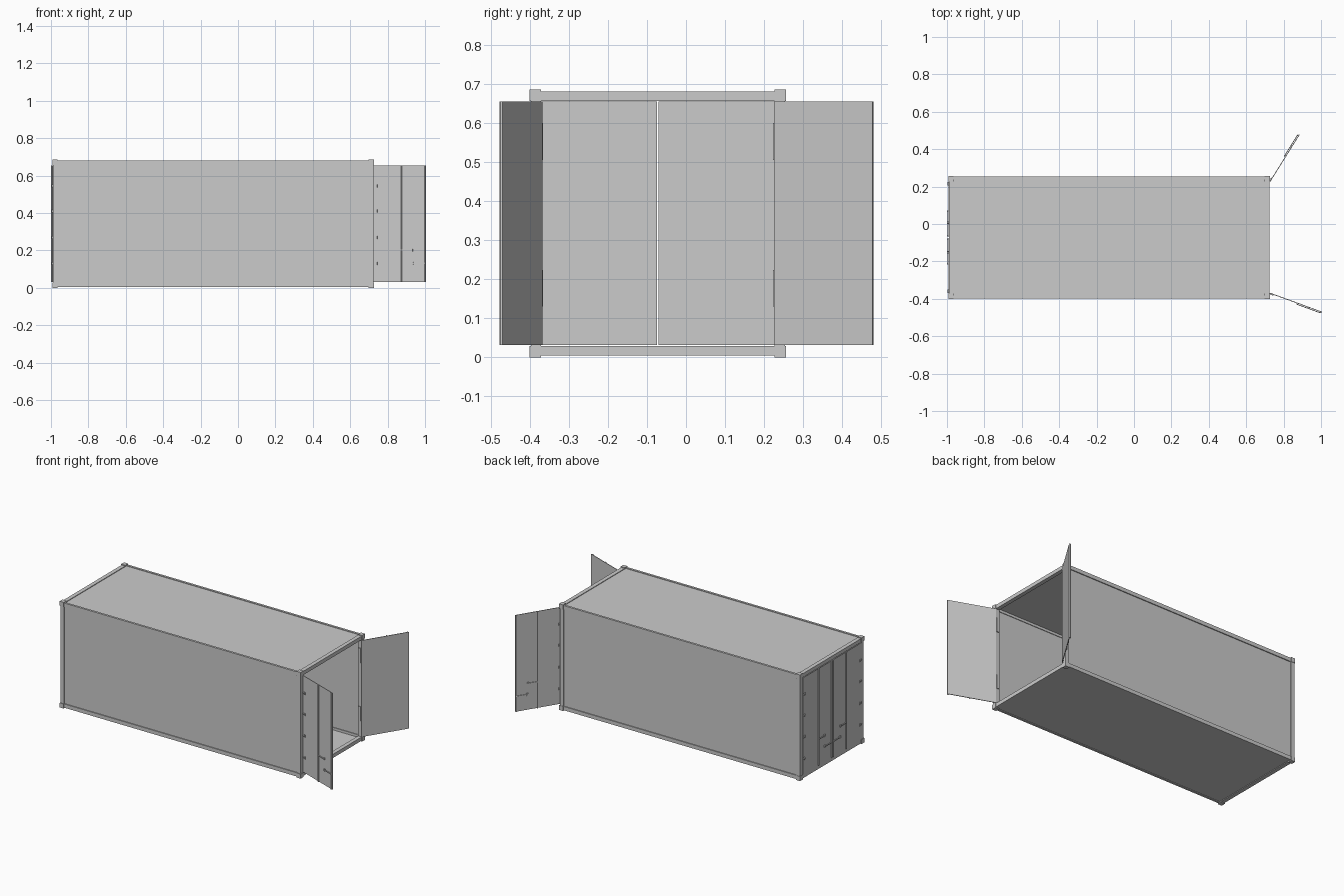
import bpy, bmesh
from math import sin, cos, radians
from mathutils import Matrix, Vector

if "Cube" in bpy.data.objects:
    bpy.data.objects.remove(bpy.data.objects["Cube"])

X0, X1 = -0.993, 0.727      # container ends
Y0, Y1 = -0.400, 0.256      # container sides
H, C = 0.685, 0.029         # height, corner block size
E = 0.003                   # corner blocks stand proud of the frame


def add_box(bm, lo, hi):
    lo, hi = Vector(lo), Vector(hi)
    m = Matrix.Translation((lo + hi) / 2) @ Matrix.Diagonal((*(hi - lo), 1))
    bmesh.ops.create_cube(bm, size=1, matrix=m)


def finish(name, bm, matrix=None):
    if matrix is not None:
        bmesh.ops.transform(bm, matrix=matrix, verts=bm.verts)
    bmesh.ops.recalc_face_normals(bm, faces=bm.faces)
    me = bpy.data.meshes.new(name)
    bm.to_mesh(me)
    bm.free()
    ob = bpy.data.objects.new(name, me)
    bpy.context.collection.objects.link(ob)
    return ob


def boxes(name, items):
    bm = bmesh.new()
    for lo, hi in items:
        add_box(bm, lo, hi)
    return finish(name, bm)


xs = [(X0, X0 + C), (X1 - C, X1)]
ys = [(Y0, Y0 + C), (Y1 - C, Y1)]
zs = [(0, C), (H - C, H)]

# Corner blocks
boxes("corner_blocks", [((a[0], b[0], c[0]), (a[1], b[1], c[1]))
                        for a in xs for b in ys for c in zs])

# Frame: posts, long rails and end beams, all slightly inside the blocks
fx = [(X0 + E, X0 + C), (X1 - C, X1 - E)]
fy = [(Y0 + E, Y0 + C), (Y1 - C, Y1 - E)]
fz = [(0.005, C), (H - C, H - 0.005)]
boxes("corner_posts", [((a[0], b[0], C), (a[1], b[1], H - C)) for a in fx for b in fy])
ry = [(Y0 + E, Y0 + 0.017), (Y1 - 0.017, Y1 - E)]
boxes("long_rails", [((X0 + C, b[0], c[0]), (X1 - C, b[1], c[1])) for b in ry for c in fz])
boxes("end_beams", [((a[0], Y0 + C, c[0]), (a[1], Y1 - C, c[1])) for a in fx for c in fz])

# Thin recessed wall, roof and floor panels
T = 0.004
boxes("side_walls", [((X0 + C, Y0 + 0.009, C), (X1 - C, Y0 + 0.009 + T, H - C)),
                     ((X0 + C, Y1 - 0.009 - T, C), (X1 - C, Y1 - 0.009, H - C))])
boxes("roof", [((X0 + C, Y0 + 0.017, H - 0.013), (X1 - C, Y1 - 0.017, H - 0.009))])
boxes("floor", [((X0 + C, Y0 + 0.017, 0.009), (X1 - C, Y1 - 0.017, 0.013))])

# Inner hinge strips on the door jambs
strips = []
for a in fx:
    for z0, z1 in [(0.13, 0.223), (0.505, 0.60)]:
        strips.append(((a[0] + 0.006, Y0 + C, z0), (a[1] - 0.006, Y0 + C + 0.005, z1)))
        strips.append(((a[0] + 0.006, Y1 - C - 0.005, z0), (a[1] - 0.006, Y1 - C, z1)))
boxes("hinge_strips", strips)


# Door: local x runs from hinge to free edge, local y points outward
def door(name, hinge, along, outward):
    W, z0, z1 = 0.297, 0.031, 0.654
    bm = bmesh.new()
    add_box(bm, (0, -0.004, z0), (W, 0, z1))
    # locking rods
    for r in (0.158, 0.291):
        m = Matrix.Translation((r, 0.0025, (z0 + z1) / 2))
        bmesh.ops.create_cone(bm, cap_ends=True, segments=8, radius1=0.0042,
                              radius2=0.0042, depth=z1 - z0, matrix=m)
    # handles
    add_box(bm, (0.158, 0.003, 0.198), (0.225, 0.007, 0.204))
    add_box(bm, (0.215, 0.003, 0.128), (0.291, 0.007, 0.134))
    add_box(bm, (0.213, 0, 0.194), (0.223, 0.006, 0.208))
    add_box(bm, (0.217, 0, 0.124), (0.227, 0.006, 0.138))
    # outer hinges
    for z in (0.13, 0.27, 0.41, 0.545):
        add_box(bm, (0.002, 0, z - 0.004), (0.018, 0.005, z + 0.004))
        add_box(bm, (0.014, 0, z - 0.008), (0.022, 0.004, z + 0.008))
    m = Matrix(((along[0], outward[0], 0, hinge[0]),
                (along[1], outward[1], 0, hinge[1]),
                (0, 0, 1, 0), (0, 0, 0, 1)))
    finish(name, bm, m)


# Open pair at +x, closed pair at -x
for side, s, y, angle in (("front", 1, Y0 + C, 110), ("back", -1, Y1 - C, 148)):
    t = radians(angle)
    door(f"open_door_{side}", (X1 - 0.002, y), (sin(t), s * cos(t)), (cos(t), -s * sin(t)))
    door(f"closed_door_{side}", (X0 + E - 0.003, y), (0, s), (-1, 0))
